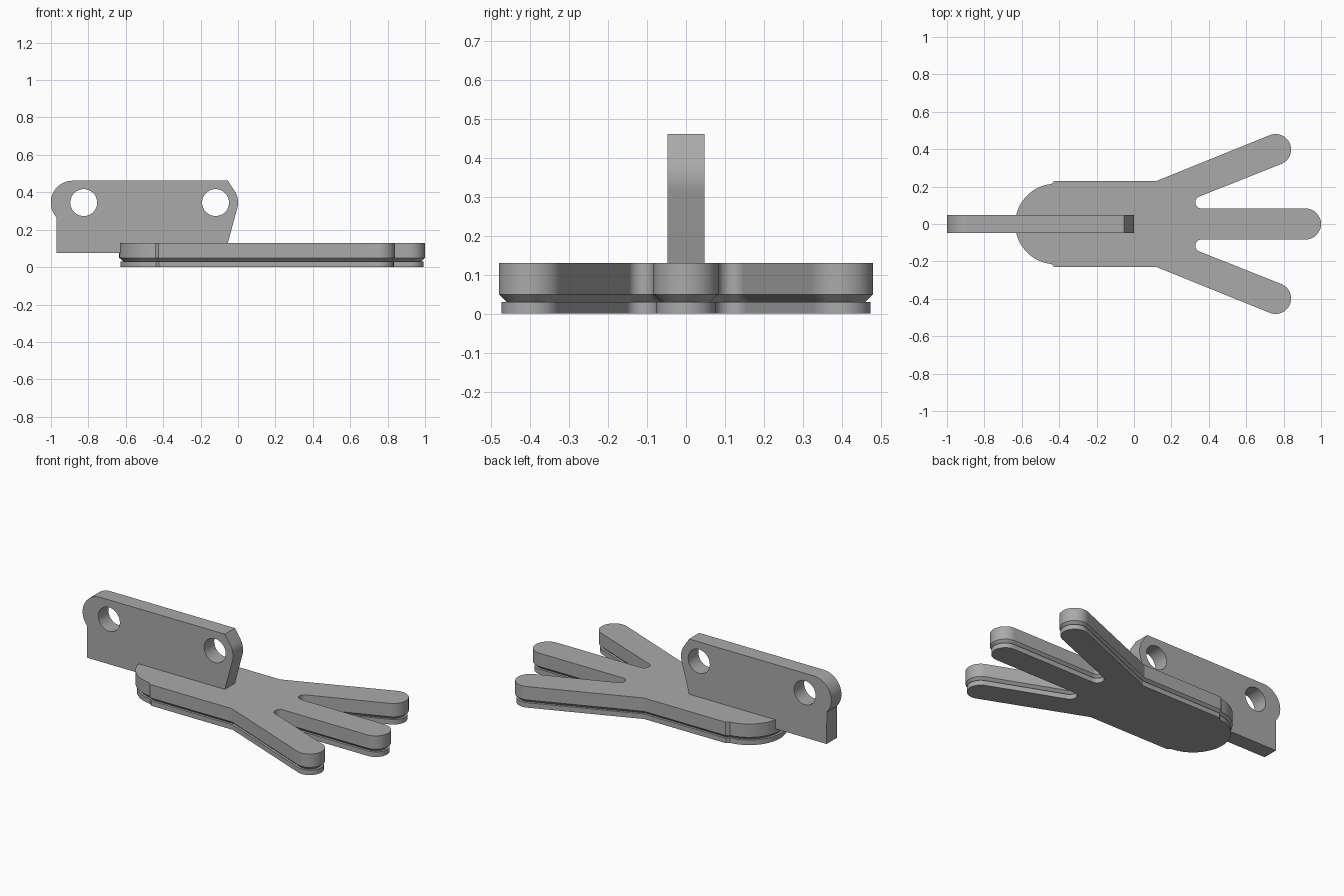
import bpy, bmesh, math
from mathutils import Vector, Matrix

cube = bpy.data.objects.get("Cube")
if cube:
    bpy.data.objects.remove(cube, do_unlink=True)

grey = bpy.data.materials.new("plain grey")
grey.use_nodes = True
grey.diffuse_color = (0.4, 0.4, 0.4, 1)
grey.node_tree.nodes["Principled BSDF"].inputs["Base Color"].default_value = (0.4, 0.4, 0.4, 1)


def arc(cx, cy, r, start, end, steps=16):
    """Points on a circle between two angles in degrees."""
    angles = [math.radians(start + (end - start) * i / steps) for i in range(steps + 1)]
    return [Vector((cx + r * math.cos(a), cy + r * math.sin(a))) for a in angles]


def inset(points, d):
    """Move a counter-clockwise outline inwards by d with mitred corners."""
    result = []
    for i, p in enumerate(points):
        e1 = (p - points[i - 1]).normalized()
        e2 = (points[(i + 1) % len(points)] - p).normalized()
        n1, n2 = Vector((-e1.y, e1.x)), Vector((-e2.y, e2.x))
        result.append(p + (n1 + n2) * d / (1 + n1.dot(n2)))
    return result


def finish(name, bm):
    bmesh.ops.recalc_face_normals(bm, faces=bm.faces[:])
    mesh = bpy.data.meshes.new(name)
    bm.to_mesh(mesh)
    bm.free()
    mesh.materials.append(grey)
    obj = bpy.data.objects.new(name, mesh)
    bpy.context.collection.objects.link(obj)
    return obj


def smooth(obj):
    bpy.ops.object.select_all(action="DESELECT")
    obj.select_set(True)
    bpy.context.view_layer.objects.active = obj
    bpy.ops.object.shade_smooth_by_angle(angle=math.radians(20))


def stack(name, layers):
    """Join a list of (outline, height) layers into a closed solid."""
    bm = bmesh.new()
    rings = [[bm.verts.new((p.x, p.y, z)) for p in pts] for pts, z in layers]
    for low, high in zip(rings, rings[1:]):
        for i in range(len(low)):
            bm.faces.new((low[i - 1], low[i], high[i], high[i - 1]))
    bm.faces.new(rings[0][::-1])
    bm.faces.new(rings[-1])
    return finish(name, bm)


# Three-toed outline: upper half from the middle toe tip to the heel, then mirrored
splay = 22
half = arc(0.917, 0, 0.083, 0, 90)
half += arc(0.361, 0.116, 0.033, 270, 90 + splay)
half += arc(0.757, 0.398, 0.083, splay - 90, splay + 90, 24)
half += [Vector((0.12, 0.23)), Vector((-0.425, 0.23)), Vector((-0.442, 0.214))]
half += arc(-0.42, 0, 0.215, 99, 180, 20)
outline = half + [Vector((p.x, -p.y)) for p in half[-2:0:-1]]

# Thin sole and the thicker foot with a chamfered lower edge
smooth(stack("foot_sole", [(inset(outline, 0.007), 0), (inset(outline, 0.007), 0.03)]))
smooth(stack("foot_body", [(inset(outline, 0.021), 0.03), (outline, 0.05), (outline, 0.13)]))

# Upright mounting plate standing on the heel
profile = [Vector(p) for p in ((-0.97, 0.075), (-0.07, 0.075), (-0.054, 0.13))]
profile += arc(-0.117, 0.345, 0.117, -15, 28, 10)
profile += [Vector((-0.054, 0.462))]
profile += arc(-0.884, 0.345, 0.117, 90, 222, 24)
plate = stack("mounting_plate", [(profile, -0.048), (profile, 0.048)])
plate.data.transform(Matrix.Rotation(math.pi / 2, 4, "X"))

# Two round bolt holes through the plate
for x in (-0.825, -0.12):
    bm = bmesh.new()
    place = Matrix.Translation((x, 0, 0.345)) @ Matrix.Rotation(math.pi / 2, 4, "X")
    bmesh.ops.create_cone(bm, cap_ends=True, segments=48, radius1=0.072, radius2=0.072,
                          depth=0.3, matrix=place)
    cutter = finish("hole_cutter", bm)
    cutter.hide_render = True
    cut = plate.modifiers.new("bolt_hole", "BOOLEAN")
    cut.operation = "DIFFERENCE"
    cut.solver = "EXACT"
    cut.object = cutter
    bpy.ops.object.select_all(action="DESELECT")
    bpy.context.view_layer.objects.active = plate
    plate.select_set(True)
    bpy.ops.object.modifier_apply(modifier=cut.name)
    bpy.data.objects.remove(cutter, do_unlink=True)
smooth(plate)
